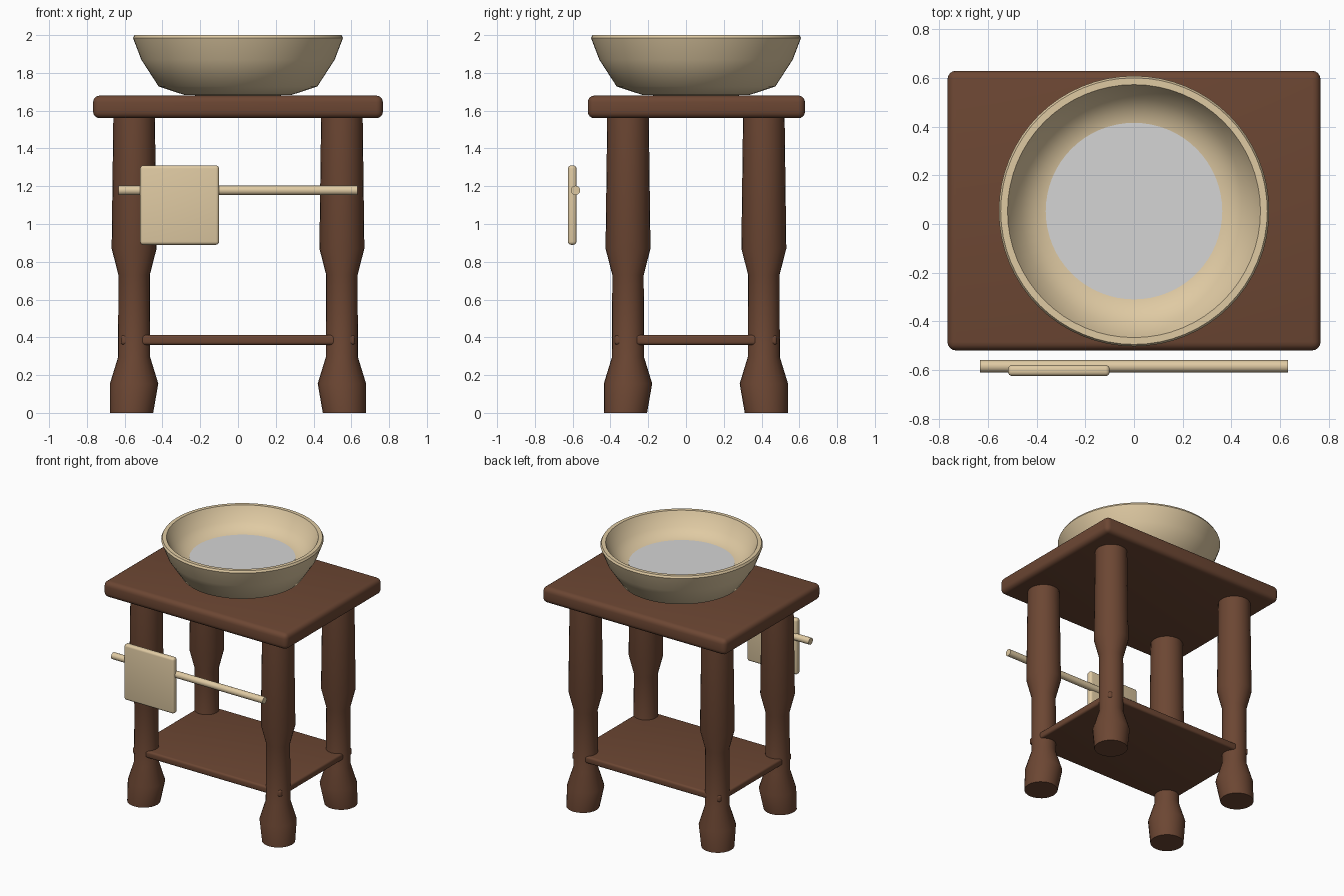
import bpy, bmesh, math
from mathutils import Vector

if "Cube" in bpy.data.objects:
    bpy.data.objects.remove(bpy.data.objects["Cube"])


def material(name, rgb):
    m = bpy.data.materials.new(name)
    m.diffuse_color = (*rgb, 1)
    m.use_nodes = True
    m.node_tree.nodes["Principled BSDF"].inputs["Base Color"].default_value = m.diffuse_color
    return m


wood = material("dark wood", (0.15, 0.062, 0.033))
cream = material("cream", (0.74, 0.59, 0.365))
grey = material("water grey", (0.66, 0.66, 0.66))


def finish(name, bm, mat, angle=35):
    bmesh.ops.recalc_face_normals(bm, faces=bm.faces)
    me = bpy.data.meshes.new(name)
    bm.to_mesh(me)
    bm.free()
    ob = bpy.data.objects.new(name, me)
    bpy.context.collection.objects.link(ob)
    me.materials.append(mat)
    bpy.ops.object.select_all(action='DESELECT')
    ob.select_set(True)
    bpy.context.view_layer.objects.active = ob
    bpy.ops.object.shade_smooth_by_angle(angle=math.radians(angle))
    return ob


def rounded_box(name, lo, hi, r, mat):
    bm = bmesh.new()
    bmesh.ops.create_cube(bm, size=1)
    lo, hi = Vector(lo), Vector(hi)
    for v in bm.verts:
        v.co = (lo + hi) / 2 + v.co * (hi - lo)
    bmesh.ops.bevel(bm, geom=list(bm.edges), offset=r, segments=4, profile=0.5, affect='EDGES')
    return finish(name, bm, mat, 40)


def lathe(name, profile, centre, n, mat, angle=35):
    """Stack of rings (radius, z, outward shift); zero radius closes with a point."""
    bm = bmesh.new()
    rings = []
    for r, z, sx, sy in profile:
        cx, cy = centre[0] + sx, centre[1] + sy
        if r == 0:
            rings.append([bm.verts.new((cx, cy, z))] * n)
        else:
            rings.append([bm.verts.new((cx + r * math.cos(2 * math.pi * i / n),
                                        cy + r * math.sin(2 * math.pi * i / n), z)) for i in range(n)])
    for a, b in zip(rings, rings[1:]):
        for i in range(n):
            j = (i + 1) % n
            vs = list(dict.fromkeys((a[i], a[j], b[j], b[i])))
            bm.faces.new(vs)
    return finish(name, bm, mat, angle)


# Table top and lower shelf
rounded_box("table_top", (-0.767, -0.52, 1.56), (0.767, 0.63, 1.68), 0.035, wood)
rounded_box("lower_shelf", (-0.62, -0.378, 0.36), (0.62, 0.482, 0.412), 0.015, wood)

# Turned legs, feet leaning slightly outwards
for sx, side in ((-1, "left"), (1, "right")):
    for sy, end, y in ((-1, "front", -0.307), (1, "back", 0.412)):
        k = 0.013
        prof = [(0, 0, sx * k, sy * k), (0.114, 0, sx * k, sy * k), (0.128, 0.155, 0, 0),
                (0.085, 0.295, 0, 0), (0.083, 0.73, 0, 0), (0.119, 0.87, 0, 0),
                (0.11, 1.57, 0, 0), (0, 1.57, 0, 0)]
        lathe(f"{end}_{side}_leg", prof, (sx * 0.55, y), 24, wood)

# Basin with water
basin = [(0, 1.68), (0.28, 1.682), (0.42, 1.728), (0.512, 1.87), (0.556, 1.985), (0.548, 2.0),
         (0.52, 2.0), (0.512, 1.985), (0.465, 1.9), (0.41, 1.861), (0.36, 1.842), (0, 1.83)]
lathe("basin", [(r, z, 0, 0) for r, z in basin], (0, 0.053), 64, cream, 40)
lathe("water", [(0, 1.842, 0, 0), (0.363, 1.842, 0, 0), (0.363, 1.848, 0, 0), (0, 1.848, 0, 0)],
      (0, 0.053), 64, grey)

# Towel rail along x
rail = lathe("towel_rail", [(0, -0.633, 0, 0), (0.025, -0.633, 0, 0), (0.025, 0.633, 0, 0), (0, 0.633, 0, 0)],
             (0, 0), 20, cream)
rail.rotation_euler = (0, math.pi / 2, 0)
rail.location = (0, -0.585, 1.178)

# Hanging towel
rounded_box("towel", (-0.518, -0.625, 0.89), (-0.1, -0.58, 1.31), 0.017, cream)
